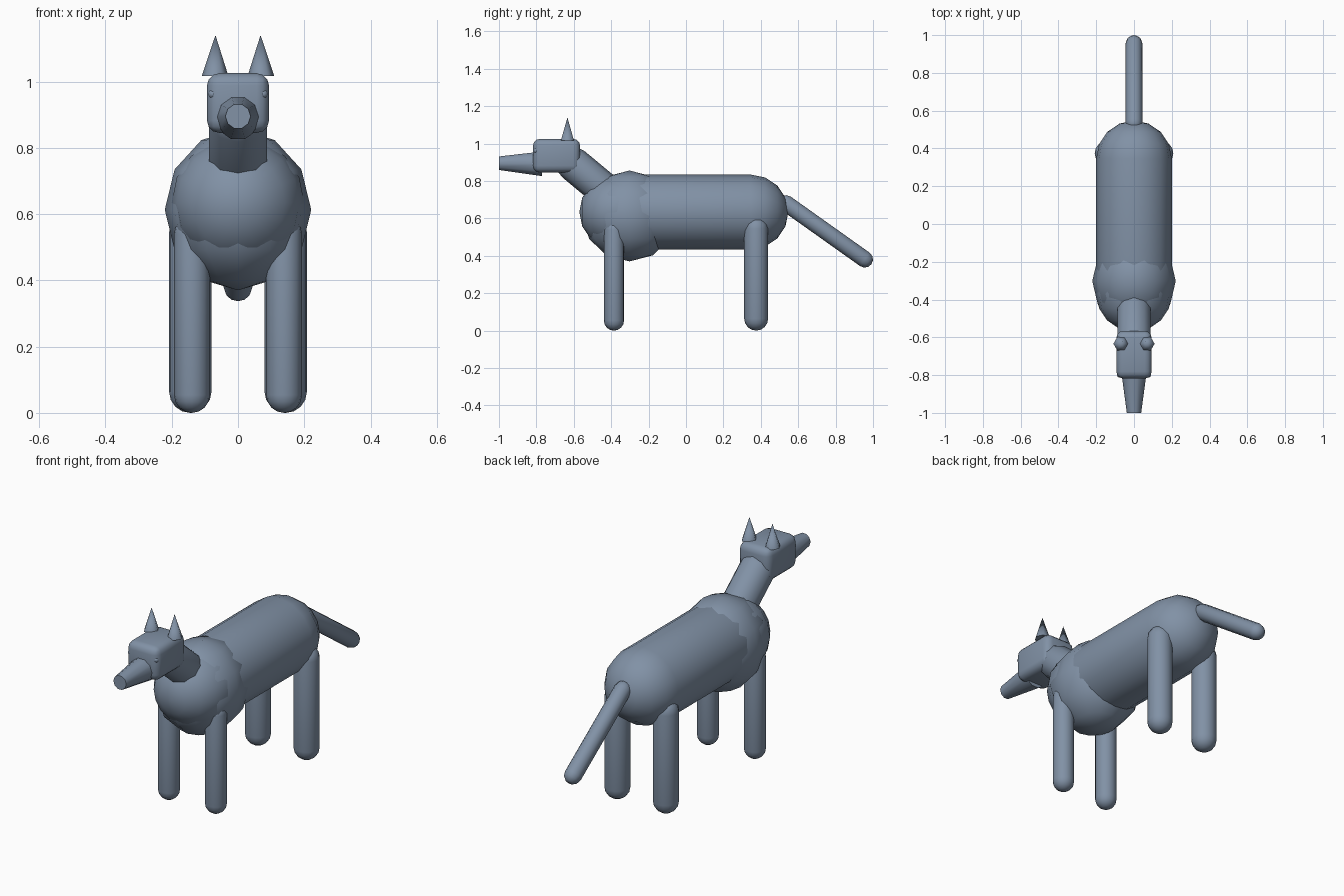
import bpy, bmesh, math
from mathutils import Vector, Matrix

if "Cube" in bpy.data.objects:
    bpy.data.objects.remove(bpy.data.objects["Cube"])

coat = bpy.data.materials.new("slate_blue_grey")
coat.diffuse_color = (0.22, 0.285, 0.38, 1)
coat.use_nodes = True
coat.node_tree.nodes["Principled BSDF"].inputs["Base Color"].default_value = coat.diffuse_color


def finish(name, bm, smooth=40):
    bmesh.ops.recalc_face_normals(bm, faces=bm.faces)
    me = bpy.data.meshes.new(name)
    bm.to_mesh(me)
    bm.free()
    me.materials.append(coat)
    ob = bpy.data.objects.new(name, me)
    bpy.context.collection.objects.link(ob)
    bpy.ops.object.select_all(action='DESELECT')
    bpy.context.view_layer.objects.active = ob
    ob.select_set(True)
    bpy.ops.object.shade_smooth_by_angle(angle=math.radians(smooth))
    return ob


def capsule(name, a, b, r, segs=16, rings=8, turn=0):
    """Round-ended tube whose end spheres are centred on a and b."""
    a, b = Vector(a), Vector(b)
    d = b - a
    bm = bmesh.new()
    bmesh.ops.create_uvsphere(bm, u_segments=segs, v_segments=rings, radius=r)
    # open the sphere at its equator and pull the halves apart
    edges = [e for e in bm.edges if all(abs(v.co.z) < 1e-5 for v in e.verts)]
    bmesh.ops.split_edges(bm, edges=edges)
    for f in bm.faces:
        f.tag = f.calc_center_median().z > 0
    upper = {v for f in bm.faces if f.tag for v in f.verts}
    for v in upper:
        v.co.z += d.length
    rim = [e for e in bm.edges if e.is_boundary]
    bmesh.ops.bridge_loops(bm, edges=rim)
    rot = d.to_track_quat('Z', 'Y').to_matrix().to_4x4()
    bm.transform(Matrix.Translation(a) @ rot @ Matrix.Rotation(turn, 4, 'Z'))
    return finish(name, bm, 60)


def cone(name, a, b, r1, r2, segs, turn=0, smooth=40):
    """Tapered tube with its wide end at a and its narrow end at b."""
    a, b = Vector(a), Vector(b)
    d = b - a
    bm = bmesh.new()
    bmesh.ops.create_cone(bm, cap_ends=True, segments=segs, radius1=r1, radius2=r2, depth=d.length)
    rot = d.to_track_quat('Z', 'Y').to_matrix().to_4x4()
    bm.transform(Matrix.Translation((a + b) / 2) @ rot @ Matrix.Rotation(turn, 4, 'Z'))
    return finish(name, bm, smooth)


def ball(name, centre, size, segs, rings):
    bm = bmesh.new()
    bmesh.ops.create_uvsphere(bm, u_segments=segs, v_segments=rings, radius=1)
    bm.transform(Matrix.Translation(centre) @ Matrix.Diagonal((*size, 1)))
    return finish(name, bm, 60)


# torso and deep chest
capsule("torso", (0, -0.37, 0.634), (0, 0.347, 0.634), 0.2, 16, 8)
ball("chest", (0, -0.302, 0.613), (0.221, 0.25, 0.243), 12, 6)

# neck and tail
capsule("neck", (0, -0.40, 0.722), (0, -0.60, 0.888), 0.092, 10, 8)
capsule("tail", (0, 0.535, 0.68), (0, 0.956, 0.381), 0.044, 12, 6)

# head: box with rounded edges
bm = bmesh.new()
bmesh.ops.create_cube(bm, size=1)
bm.transform(Matrix.Translation((0, -0.692, 0.935)) @ Matrix.Diagonal((0.187, 0.252, 0.18, 1)))
bmesh.ops.bevel(bm, geom=bm.edges[:], offset=0.037, segments=3, profile=0.5, affect='EDGES')
finish("head", bm)

# tapered snout
cone("snout", (0, -0.77, 0.892), (0, -1.0, 0.895), 0.069, 0.038, 10, math.pi / 2)

# paired parts
for side, s in (("left", 1), ("right", -1)):
    capsule(f"front_leg_{side}", (s * 0.139, -0.385, 0.054), (s * 0.139, -0.385, 0.54), 0.054)
    capsule(f"hind_leg_{side}", (s * 0.144, 0.375, 0.064), (s * 0.144, 0.375, 0.545), 0.064)
    cone(f"ear_{side}", (s * 0.069, -0.634, 1.017), (s * 0.068, -0.634, 1.14), 0.04, 0, 6, 0, 62)
    ball(f"eye_{side}", (s * 0.076, -0.8, 0.962), (0.014, 0.014, 0.014), 8, 6)
